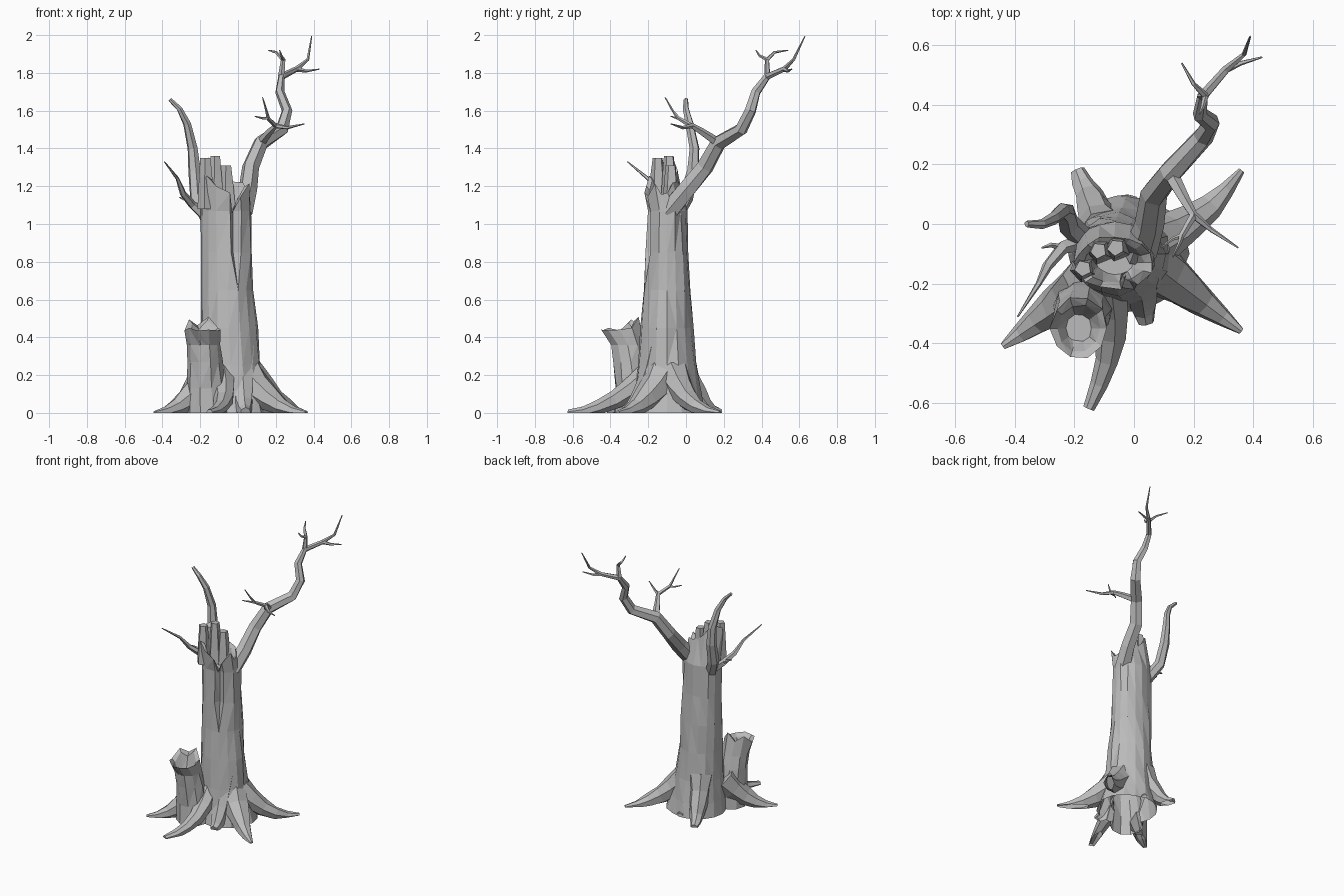
import bpy, bmesh, random
from math import sin, cos, exp, pi, tau
from mathutils import Vector

random.seed(4)
if "Cube" in bpy.data.objects:
    bpy.data.objects.remove(bpy.data.objects["Cube"])

GREY = (0.5, 0.5, 0.5, 1)
bark = bpy.data.materials.new("grey_bark")
bark.use_nodes = True
bark.diffuse_color = GREY
bsdf = bark.node_tree.nodes["Principled BSDF"]
bsdf.inputs["Base Color"].default_value = GREY
bsdf.inputs["Roughness"].default_value = 0.9


def finish(name, bm):
    """Turn a bmesh into a flat shaded bark object."""
    bmesh.ops.recalc_face_normals(bm, faces=bm.faces)
    mesh = bpy.data.meshes.new(name)
    bm.to_mesh(mesh)
    bm.free()
    mesh.materials.append(bark)
    obj = bpy.data.objects.new(name, mesh)
    bpy.context.scene.collection.objects.link(obj)
    return obj


def bridge(bm, lower, upper):
    """Join two rings of vertices with a band of faces."""
    count = len(lower)
    for i in range(count):
        j = (i + 1) % count
        bm.faces.new((lower[i], lower[j], upper[j], upper[i]))


def limb(name, path, thick, thin, sides=6):
    """Faceted closed tube along a path, tapering evenly."""
    bm = bmesh.new()
    points = [Vector(p) for p in path]
    last = len(points) - 1
    previous = None
    for i, point in enumerate(points):
        tangent = (points[min(i + 1, last)] - points[max(i - 1, 0)]).normalized()
        if previous is None:
            side = tangent.orthogonal().normalized()
        else:
            side = old_tangent.rotation_difference(tangent) @ side
        old_tangent = tangent
        across = tangent.cross(side)
        radius = thick + (thin - thick) * i / last
        ring = []
        for k in range(sides):
            angle = tau * k / sides
            spoke = side * cos(angle) + across * sin(angle)
            corner = point + spoke * radius * random.uniform(0.9, 1.1)
            ring.append(bm.verts.new(corner))
        if previous is None:
            bm.faces.new(ring)
        else:
            bridge(bm, previous, ring)
        previous = ring
    bm.faces.new(previous)
    return finish(name, bm)


def root(name, start, tip, height, thick, bend=0, blunt=0.012):
    """Root that swoops down from the trunk to a tip on the ground."""
    start, tip = Vector((*start, height)), Vector((*tip, 0))
    run = tip - start
    sideways = Vector((-run.y, run.x, 0)).normalized()
    path = []
    steps = 5
    for i in range(steps + 1):
        t = i / steps
        point = start.lerp(tip, t) + sideways * bend * sin(pi * t)
        point.z = height * (1 - t) ** 2
        path.append(point)
    return limb(name, path, thick, blunt, sides=7)


def hollow_stem(name, levels, shape, lip, rim, sides, floor, crack=None):
    """Stacked rings following shape(z), ending in a jagged hollow rim."""
    bm = bmesh.new()
    angles = [tau * k / sides for k in range(sides)]
    edge = [rim(a) for a in angles]
    if crack is not None:
        edge[crack] -= 0.08

    def ring(heights, outline, scale=1, split=False):
        cx, cy, rx, ry = outline
        verts = []
        for k, angle in enumerate(angles):
            size = scale * random.uniform(0.95, 1.05)
            if split and k == crack:
                size *= 0.68
            elif split and abs(k - crack) == 1:
                angle += (crack - k) * 0.17
            verts.append(bm.verts.new((cx + rx * size * cos(angle),
                                       cy + ry * size * sin(angle), heights[k])))
        return verts

    cracked = crack is not None
    rings = [ring([z] * sides, shape(z), split=cracked and z > 0.7) for z in levels]
    # Broken edge, inner edge and hollow floor
    rings.append(ring(edge, lip, split=cracked))
    rings.append(ring([h - 0.02 for h in edge], lip, 0.76, cracked))
    rings.append(ring([floor] * sides, lip, 0.45))
    for lower, upper in zip(rings, rings[1:]):
        bridge(bm, lower, upper)
    bm.faces.new(rings[0])
    bm.faces.new(rings[-1])
    bmesh.ops.triangulate(bm, faces=[f for f in bm.faces if len(f.verts) == 4])
    return finish(name, bm)


# Main trunk, flaring at the foot, with a long split down the front
def trunk_shape(z):
    radius = 0.135 + 0.06 * exp(-3 * z)
    return 0.05 * exp(-2 * z) - 0.07, -0.1, radius, radius - 0.03 * z


def trunk_rim(angle):
    return 1.24 + 0.07 * cos(angle - 2.5) + random.uniform(-0.05, 0.05)


trunk = hollow_stem("trunk", [-0.1, 0.1, 0.25, 0.45, 0.65, 0.85, 1.07], trunk_shape,
                    (-0.065, -0.13, 0.132, 0.088), trunk_rim,
                    sides=16, floor=1.08, crack=13)


# Hollow stump leaning forward beside the trunk
def stump_shape(z):
    radius = 0.11 - 0.06 * z
    return -0.165 - 0.04 * z, -0.27 - 0.3 * z * z, radius, radius


def stump_rim(angle):
    return 0.46 + 0.035 * sin(angle) + random.uniform(-0.03, 0.02)


stump = hollow_stem("side_stump", [-0.1, 0.13, 0.27, 0.36], stump_shape,
                    (-0.185, -0.35, 0.095, 0.105), stump_rim, sides=10, floor=0.36)

# Roots spreading over the ground
roots = [
    root("root_front_right", (-0.15, -0.2), (-0.44, -0.41), height=0.2, thick=0.1),
    root("root_front", (-0.09, -0.2), (-0.15, -0.62), height=0.2, thick=0.07,
         bend=0.04, blunt=0.02),
    root("root_front_stub", (0.01, -0.14), (0.04, -0.33), height=0.34, thick=0.08,
         blunt=0.03),
    root("root_front_left", (0.04, -0.12), (0.36, -0.36), height=0.2, thick=0.1),
    root("root_back_left", (0.05, -0.07), (0.36, 0.18), height=0.2, thick=0.09,
         bend=-0.03),
    root("root_back_right", (-0.1, -0.03), (-0.19, 0.18), height=0.28, thick=0.08,
         blunt=0.025),
    root("root_back", (-0.03, -0.05), (-0.02, 0.09), height=0.2, thick=0.08,
         blunt=0.03),
]

# Grow trunk, stump and roots into one skin
grown = [stump] + roots
for part in grown:
    union = trunk.modifiers.new(part.name, 'BOOLEAN')
    union.operation = 'UNION'
    union.solver = 'EXACT'
    union.object = part
skin = bpy.data.meshes.new_from_object(
    trunk.evaluated_get(bpy.context.evaluated_depsgraph_get()))
trunk.modifiers.clear()
trunk.data = skin
for part in grown:
    bpy.data.objects.remove(part)

# Trim the skin at the ground and leave it open underneath
bm = bmesh.new()
bm.from_mesh(skin)
bmesh.ops.bisect_plane(bm, geom=bm.verts[:] + bm.edges[:] + bm.faces[:],
                       plane_co=(0, 0, 0), plane_no=(0, 0, 1), clear_inner=True)
bm.to_mesh(skin)
bm.free()

# Broad splinters standing on the broken top
splinters = [(-0.17, -0.15, 1.35), (-0.12, -0.09, 1.36), (-0.06, -0.08, 1.31)]
for i, (x, y, top) in enumerate(splinters):
    limb(f"splinter_{i + 1}", [(x, y, 1.08), (x, y, top - 0.1), (x, y, top)],
         thick=0.05, thin=0.028, sides=5)

# Long crooked branch
shoulder, elbow = (0.12, 0.17, 1.43), (0.23, 0.43, 1.78)
wrist = (0.31, 0.52, 1.82)
limb("main_branch",
     [(0.02, -0.1, 1.06), (0.05, 0, 1.18), (0.065, 0.1, 1.3), shoulder,
      (0.23, 0.29, 1.5), (0.26, 0.34, 1.6), (0.22, 0.37, 1.7), elbow, wrist,
      (0.37, 0.57, 1.87), (0.39, 0.63, 1.995)], thick=0.058, thin=0.003)

# Twigs growing from the branch
fork, knuckle, spur = (0.24, 0.43, 1.87), (0.2, 0.03, 1.52), (0.16, -0.04, 1.56)
limb("tip_twig", [wrist, (0.36, 0.54, 1.81), (0.43, 0.56, 1.82)], 0.014, 0.003, 5)
limb("upper_twig", [elbow, fork, (0.2, 0.47, 1.91), (0.16, 0.54, 1.92)],
     0.018, 0.003, 5)
limb("upper_twig_fork", [fork, (0.23, 0.39, 1.89), (0.22, 0.37, 1.92)],
     0.011, 0.003, 5)
limb("side_twig", [shoulder, (0.17, 0.08, 1.49), knuckle, (0.26, -0.02, 1.51),
                   (0.35, -0.08, 1.53)], 0.026, 0.003, 5)
limb("side_twig_fork", [knuckle, spur, (0.15, -0.07, 1.6), (0.13, -0.11, 1.67)],
     0.014, 0.003, 5)
limb("side_twig_spur", [spur, (0.13, -0.05, 1.56), (0.09, -0.08, 1.57)],
     0.009, 0.003, 5)

# Two bare branches on the other side
limb("tall_branch",
     [(-0.16, -0.06, 1.03), (-0.22, 0, 1.14), (-0.23, 0.04, 1.28),
      (-0.24, 0.045, 1.4), (-0.27, 0.02, 1.53), (-0.31, 0, 1.61),
      (-0.36, 0, 1.66)], thick=0.042, thin=0.011)
crook = (-0.24, -0.08, 1.1)
limb("thin_branch", [(-0.17, -0.06, 1.04), crook, (-0.29, -0.14, 1.16),
                     (-0.32, -0.2, 1.24), (-0.39, -0.31, 1.33)], 0.03, 0.003, 5)
limb("thin_branch_spur", [crook, (-0.28, -0.07, 1.13), (-0.31, -0.08, 1.14)],
     0.014, 0.003, 5)
